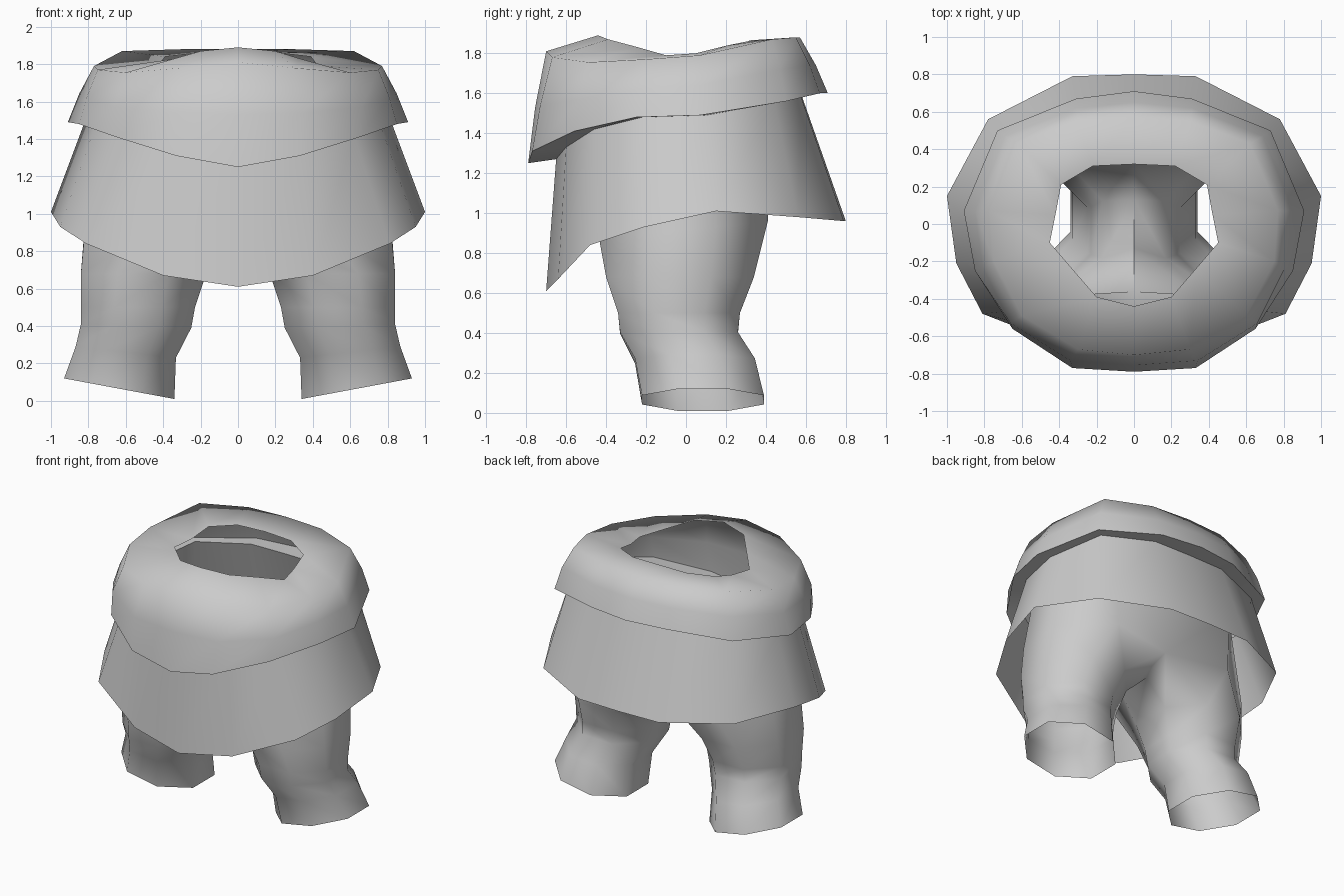
import bpy, bmesh, math

if "Cube" in bpy.data.objects:
    bpy.data.objects.remove(bpy.data.objects["Cube"])

grey = bpy.data.materials.new("plain_grey")
grey.diffuse_color = (0.6, 0.6, 0.6, 1)
grey.use_nodes = True
grey.node_tree.nodes["Principled BSDF"].inputs["Base Color"].default_value = grey.diffuse_color


def finish(bm, name, angle):
    bmesh.ops.remove_doubles(bm, verts=bm.verts, dist=0.001)
    bmesh.ops.recalc_face_normals(bm, faces=bm.faces)
    me = bpy.data.meshes.new(name)
    bm.to_mesh(me)
    bm.free()
    ob = bpy.data.objects.new(name, me)
    bpy.context.collection.objects.link(ob)
    me.materials.append(grey)
    bpy.ops.object.select_all(action='DESELECT')
    ob.select_set(True)
    bpy.context.view_layer.objects.active = ob
    bpy.ops.object.shade_smooth_by_angle(angle=math.radians(angle))
    return ob


def strip(bm, lower, upper, closed):
    """Quads between two rows of points."""
    n = len(lower)
    a = [bm.verts.new(p) for p in lower]
    b = [bm.verts.new(p) for p in upper]
    for i in range(n if closed else n - 1):
        j = (i + 1) % n
        bm.faces.new((a[i], a[j], b[j], b[i]))


def both_sides(half):
    """Full ring from its right half, listed front centre to back centre."""
    return half + [(-x, y, z) for x, y, z in half[-2:0:-1]]


def loft(name, rows, angle):
    bm = bmesh.new()
    rings = [both_sides(r) for r in rows]
    for lo, hi in zip(rings, rings[1:]):
        strip(bm, lo, hi, True)
    return finish(bm, name, angle)


# Shared seam where the skirt meets the underside of the belt
seam = [(0, -.65, 1.27), (.34, -.60, 1.33), (.62, -.46, 1.42), (.76, -.22, 1.48),
        (.82, .10, 1.49), (.66, .44, 1.57), (.29, .57, 1.60), (0, .575, 1.60)]

# Flared skirt, longer at the front
hem = [(0, -.70, .61), (.40, -.64, .67), (.81, -.48, .84), (.95, -.21, .93),
       (1.0, .15, 1.01), (.78, .56, .98), (.33, .79, .96), (0, .80, .96)]
loft("skirt", [hem, seam], 40)

# Thick belt: underside, sloping outer wall and top with a hole
belt_low = [(0, -.79, 1.25), (.33, -.77, 1.31), (.65, -.56, 1.41), (.85, -.25, 1.48),
            (.91, .07, 1.49), (.73, .50, 1.56), (.31, .67, 1.60), (0, .71, 1.60)]
belt_mid = [(0, -.755, 1.53), (.34, -.73, 1.54), (.66, -.53, 1.57), (.81, -.23, 1.62),
            (.85, .07, 1.64), (.69, .47, 1.72), (.31, .62, 1.74), (0, .65, 1.74)]
belt_top = [(0, -.70, 1.81), (.30, -.67, 1.78), (.60, -.49, 1.755), (.75, -.20, 1.77),
            (.77, .07, 1.79), (.62, .43, 1.87), (.30, .55, 1.88), (0, .57, 1.88)]
belt_hole = [(0, -.44, 1.89), (.20, -.39, 1.87), (.33, -.24, 1.83), (.45, -.10, 1.79),
             (.42, .05, 1.80), (.39, .21, 1.84), (.22, .31, 1.86), (0, .32, 1.865)]
loft("belt", [seam, belt_low, belt_mid, belt_top, belt_hole], 70)


# Trousers: right leg rings from the ankle up (cx, cy, rx, ry, z, tilt)
def leg_ring(cx, cy, rx, ry, z, tilt):
    pts = []
    for k in range(8):
        a = math.radians(22.5 + 45 * k)
        c, s = math.cos(a) / .924, math.sin(a) / .924
        pts.append((cx - rx * c, cy + ry * s, z - tilt * c))
    return pts


rings = [leg_ring(*r) for r in (
    (.635, .085, .295, .305, .065, .055),
    (.60, .045, .268, .30, .26, .03),
    (.545, -.035, .295, .295, .40, .01),
    (.535, -.035, .305, .305, .50, 0),
    (.505, -.03, .335, .37, .68, 0))]
# Hip ring: four points lie on the centre line and form the crotch
hip = [(0, .13, .84), (0, .33, .95), (.48, .41, .96), (.82, .15, .93),
       (.82, -.18, .90), (.48, -.44, .90), (0, -.36, .93), (0, -.13, .84)]
waist = [(0, .42, 1.40), (.50, .40, 1.40), (.74, .15, 1.38),
         (.74, -.16, 1.36), (.48, -.44, 1.32), (0, -.50, 1.26)]
bm = bmesh.new()
for s in (1, -1):
    side = [[(s * x, y, z) for x, y, z in r] for r in rings + [hip]]
    for lo, hi in zip(side, side[1:]):
        strip(bm, lo, hi, True)
    strip(bm, side[-1][1:7], [(s * x, y, z) for x, y, z in waist], False)
finish(bm, "trousers", 70)
